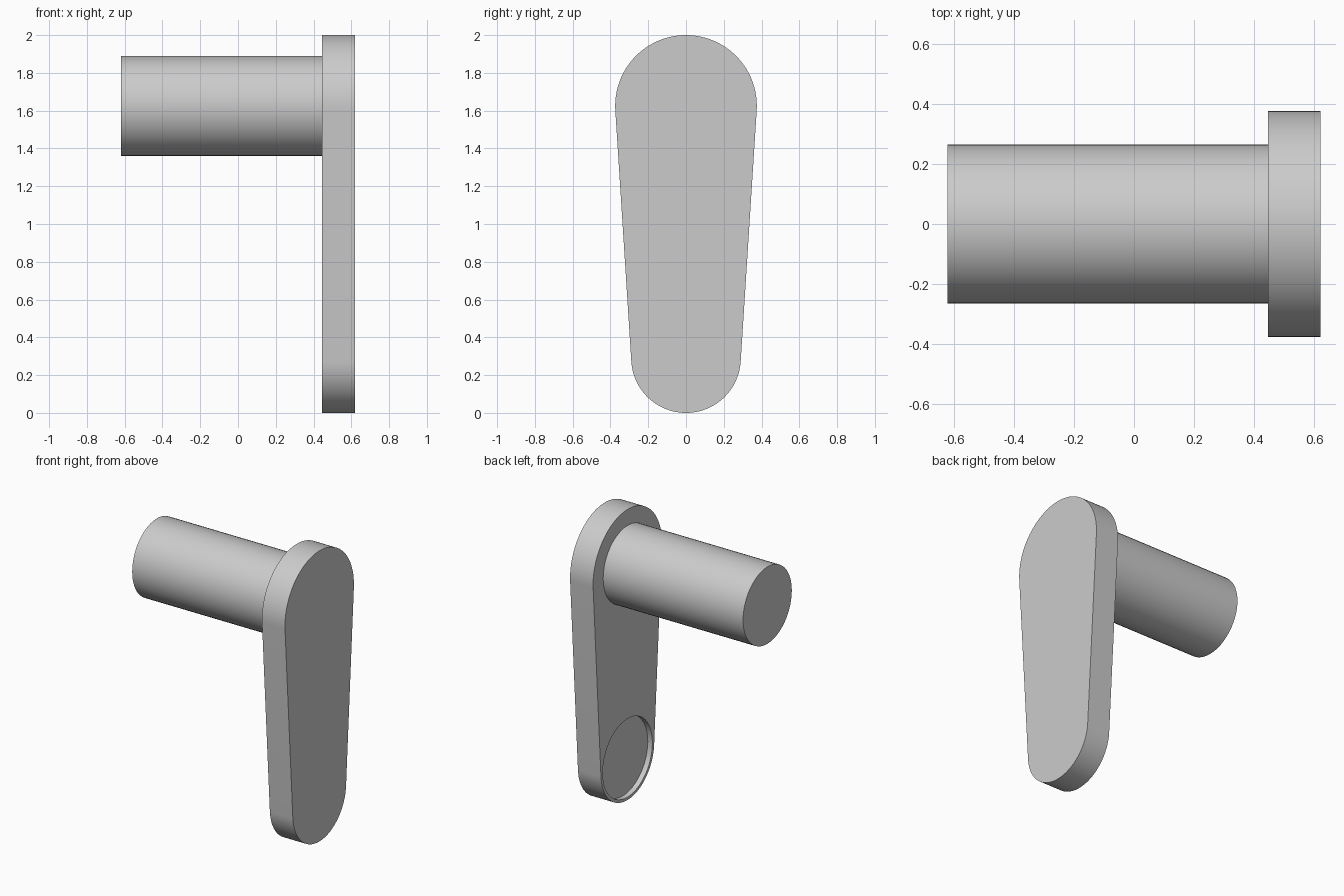
import bpy
import bmesh
from math import asin, cos, sin, pi

# Main dimensions
X_END, X_INNER, X_OUTER = -0.62, 0.445, 0.62
TOP_Z, TOP_R = 1.625, 0.375
LOW_Z, LOW_R = 0.29, 0.29
SHAFT_R, POCKET_R, POCKET_DEPTH = 0.265, 0.27, 0.035
STEPS = 48

if "Cube" in bpy.data.objects:
    bpy.data.objects.remove(bpy.data.objects["Cube"])

grey = bpy.data.materials.new("light grey")
grey.use_nodes = True
grey.diffuse_color = (0.6, 0.6, 0.6, 1)
grey.node_tree.nodes["Principled BSDF"].inputs["Base Color"].default_value = grey.diffuse_color


def arc(z, radius, start, end):
    """Points (y, z) on an arc, both ends included."""
    angles = [start + (end - start) * i / STEPS for i in range(STEPS + 1)]
    return [(radius * cos(a), z + radius * sin(a)) for a in angles]


def extrude_x(name, outline, x0, x1):
    """Solid made by pushing a (y, z) outline along x."""
    bm = bmesh.new()
    face = bm.faces.new([bm.verts.new((x0, y, z)) for y, z in outline])
    pushed = bmesh.ops.extrude_face_region(bm, geom=[face], use_keep_orig=True)
    moved = [g for g in pushed["geom"] if isinstance(g, bmesh.types.BMVert)]
    bmesh.ops.translate(bm, verts=moved, vec=(x1 - x0, 0, 0))
    bmesh.ops.recalc_face_normals(bm, faces=bm.faces)
    mesh = bpy.data.meshes.new(name)
    bm.to_mesh(mesh)
    bm.free()
    mesh.materials.append(grey)
    obj = bpy.data.objects.new(name, mesh)
    bpy.context.collection.objects.link(obj)
    return obj


def circle(z, radius):
    return arc(z, radius, 0, 2 * pi)[:-1]


def select_only(obj):
    bpy.ops.object.select_all(action="DESELECT")
    obj.select_set(True)
    bpy.context.view_layer.objects.active = obj


# Tapered arm: two round ends joined by tangent sides
tilt = asin((TOP_R - LOW_R) / (TOP_Z - LOW_Z))
outline = arc(TOP_Z, TOP_R, -tilt, pi + tilt) + arc(LOW_Z, LOW_R, pi + tilt, 2 * pi - tilt)
arm = extrude_x("tapered_arm", outline, X_INNER, X_OUTER)

# Shallow round pocket in the lower inner face
cutter = extrude_x("pocket_cutter", circle(LOW_Z, POCKET_R),
                   X_INNER - 0.1, X_INNER + POCKET_DEPTH)
cutter.hide_render = True
cut = arm.modifiers.new("pocket", "BOOLEAN")
cut.operation = "DIFFERENCE"
cut.solver = "EXACT"
cut.object = cutter
select_only(arm)
bpy.ops.object.modifier_apply(modifier=cut.name)
bpy.data.objects.remove(cutter)

# Round shaft standing on the upper inner face
shaft = extrude_x("round_shaft", circle(TOP_Z, SHAFT_R), X_END, X_INNER)

for part in (arm, shaft):
    select_only(part)
    bpy.ops.object.shade_smooth_by_angle()
